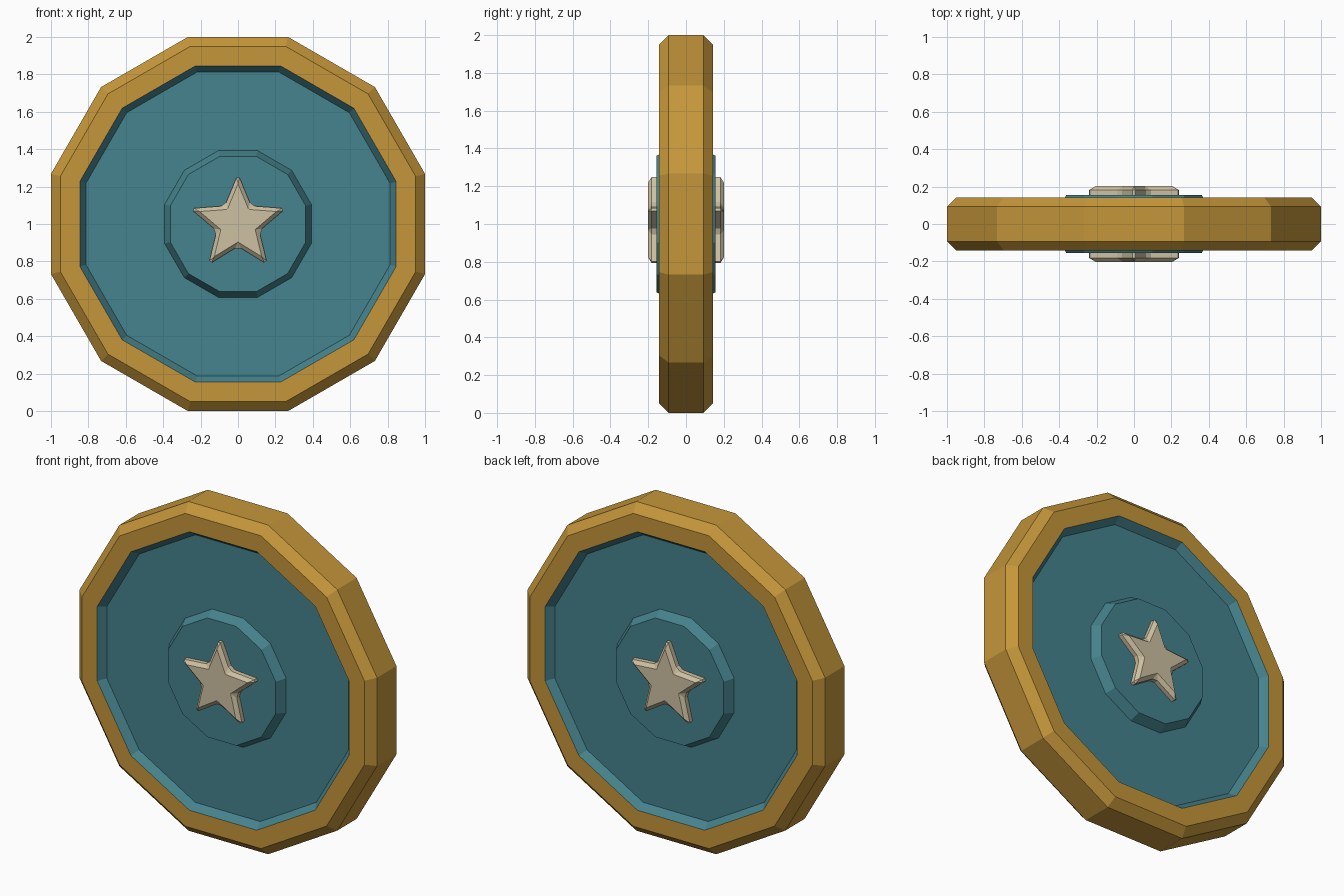
import bpy, bmesh, math

if "Cube" in bpy.data.objects:
    bpy.data.objects.remove(bpy.data.objects["Cube"])

SIDES = 12
CENTRE_Z = 1.0


def material(name, rgb):
    # sRGB 0-255 to linear
    lin = [((c / 255 + 0.055) / 1.055) ** 2.4 for c in rgb]
    m = bpy.data.materials.new(name)
    m.diffuse_color = (*lin, 1)
    m.use_nodes = True
    m.node_tree.nodes["Principled BSDF"].inputs["Base Color"].default_value = m.diffuse_color
    return m


gold = material("gold", (197, 150, 58))
teal = material("teal", (69, 131, 141))
cream = material("cream", (206, 193, 162))


def finish(bm, name, mat):
    bmesh.ops.recalc_face_normals(bm, faces=bm.faces)
    mesh = bpy.data.meshes.new(name)
    bm.to_mesh(mesh)
    bm.free()
    mesh.materials.append(mat)
    ob = bpy.data.objects.new(name, mesh)
    ob.location.z = CENTRE_Z
    bpy.context.collection.objects.link(ob)
    return ob


def turned(name, mat, half, capped):
    """Twelve-sided part about y; half = (apothem, y) points of the front, mirrored to the back."""
    profile = half + [(a, -y) for a, y in reversed(half)]
    bm = bmesh.new()
    rings = []
    for apothem, y in profile:
        r = apothem / math.cos(math.pi / SIDES)
        rings.append([bm.verts.new((r * math.cos(t), y, r * math.sin(t)))
                      for t in ((i + 0.5) * math.tau / SIDES for i in range(SIDES))])
    pairs = list(zip(rings, rings[1:]))
    if not capped:
        pairs.append((rings[-1], rings[0]))
    for a, b in pairs:
        for i in range(SIDES):
            j = (i + 1) % SIDES
            bm.faces.new((a[i], a[j], b[j], b[i]))
    if capped:
        bm.faces.new(rings[0])
        bm.faces.new(rings[-1])
    return finish(bm, name, mat)


# Chamfered outer rim
turned("rim", gold, [(0.846, -0.143), (0.95, -0.143), (1.0, -0.093)], False)

# Recessed panel with sloped walls up to the rim
turned("panel", teal, [(0.813, -0.098), (0.846, -0.143)], True)

# Raised centre boss on both faces
turned("centre_boss", teal, [(0.362, -0.155), (0.392, -0.098)], True)

# Star running through the shield, with chamfered edges
bm = bmesh.new()
outline = []
for i in range(10):
    r = 0.268 if i % 2 == 0 else 0.12
    t = math.pi / 2 + i * math.pi / 5
    outline.append(bm.verts.new((r * math.cos(t), -0.202, r * math.sin(t))))
face = bm.faces.new(outline)
ext = bmesh.ops.extrude_face_region(bm, geom=[face], use_keep_orig=True)
back = [g for g in ext["geom"] if isinstance(g, bmesh.types.BMVert)]
bmesh.ops.translate(bm, verts=back, vec=(0, 0.404, 0))
star = finish(bm, "star", cream)
bevel = star.modifiers.new("chamfer", "BEVEL")
bevel.width = 0.02
bevel.segments = 1
bevel.limit_method = 'ANGLE'
bevel.angle_limit = math.radians(30)
